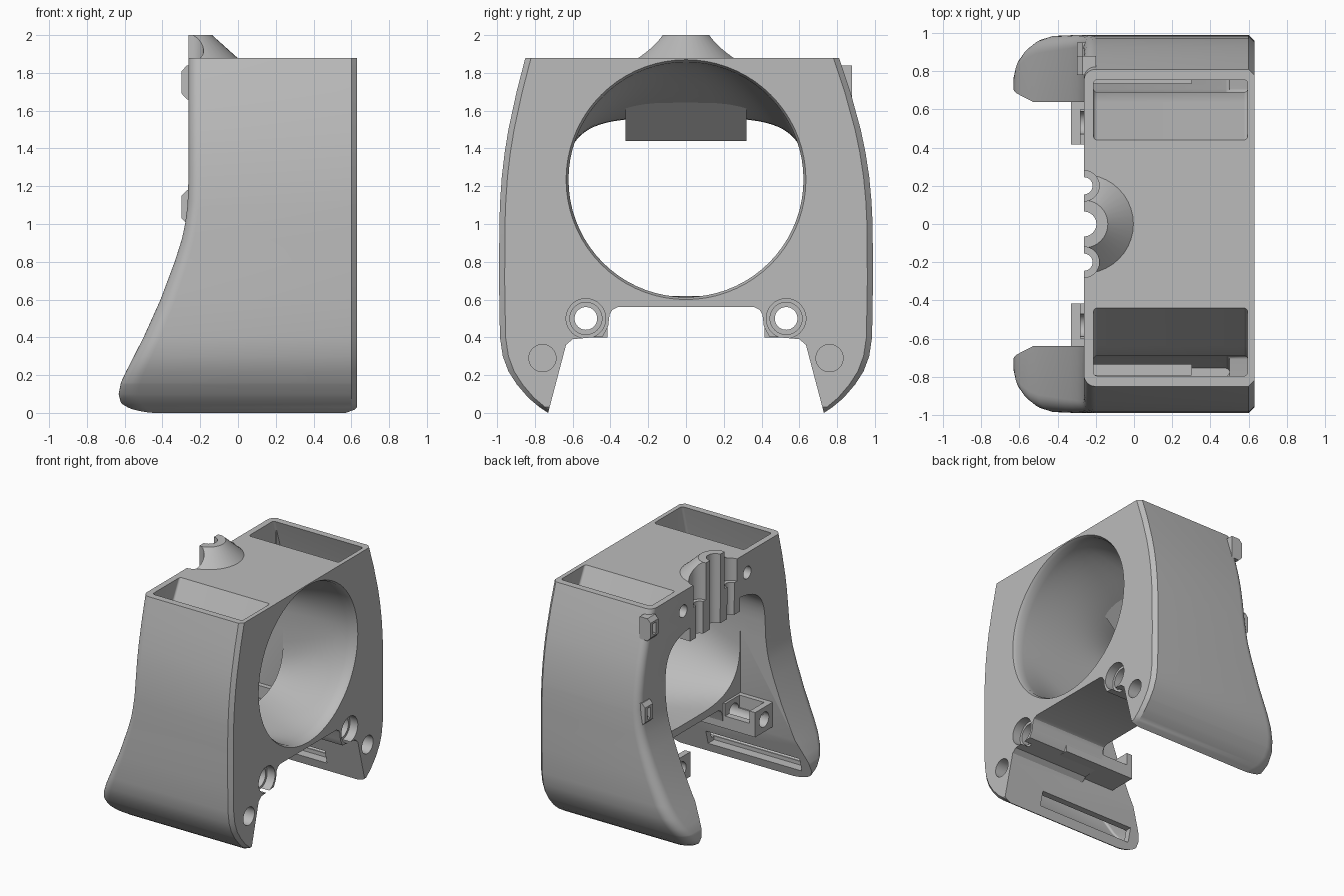
import bpy, bmesh
from math import cos, sin, pi, copysign

cube = bpy.data.objects.get("Cube")
if cube:
    bpy.data.objects.remove(cube, do_unlink=True)

grey = bpy.data.materials.new("plain grey")
grey.use_nodes = True
grey.diffuse_color = (0.5, 0.5, 0.5, 1)
grey.node_tree.nodes["Principled BSDF"].inputs["Base Color"].default_value = (0.5, 0.5, 0.5, 1)


def loft(name, rings):
    """Skin a list of closed rings and cap both ends."""
    bm = bmesh.new()
    rows = [[bm.verts.new(p) for p in ring] for ring in rings]
    n = len(rows[0])
    for a, b in zip(rows, rows[1:]):
        for i in range(n):
            j = (i + 1) % n
            bm.faces.new((a[i], a[j], b[j], b[i]))
    bm.faces.new(rows[0])
    bm.faces.new(rows[-1])
    bmesh.ops.recalc_face_normals(bm, faces=bm.faces)
    mesh = bpy.data.meshes.new(name)
    bm.to_mesh(mesh)
    bm.free()
    mesh.materials.append(grey)
    ob = bpy.data.objects.new(name, mesh)
    bpy.context.collection.objects.link(ob)
    return ob


def circle(r, n=40):
    return [(r * cos(2 * pi * i / n), r * sin(2 * pi * i / n)) for i in range(n)]


def rod_x(name, y, z, r, x0, x1):
    return loft(name, [[(x, y + a, z + b) for a, b in circle(r)] for x in (x0, x1)])


def cone_z(name, x, y, z0, z1, r0, r1):
    return loft(name, [[(x + a, y + b, z) for a, b in circle(r)] for z, r in ((z0, r0), (z1, r1))])


def prism_x(name, pts, x0, x1):
    return loft(name, [[(x, y, z) for y, z in pts] for x in (x0, x1)])


def prism_y(name, pts, y0, y1):
    return loft(name, [[(x, y, z) for x, z in pts] for y in (y0, y1)])


def box(name, x0, x1, y0, y1, z0, z1):
    return prism_x(name, [(y0, z0), (y1, z0), (y1, z1), (y0, z1)], x0, x1)


def section(z, x0, x1, y0, y1, rb, rf, nf):
    """Horizontal rectangle with back corners of radius rb, front corners rf."""
    corners = [(x1, y1, -1, -1, rf, nf, 0), (x0, y1, 1, -1, rb, 8, 1),
               (x0, y0, 1, 1, rb, 8, 2), (x1, y0, -1, 1, rf, nf, 3)]
    ring = []
    for x, y, sx, sy, r, n, q in corners:
        for k in range(n + 1):
            a = pi / 2 * (q + k / n)
            ring.append((x + sx * r + r * cos(a), y + sy * r + r * sin(a), z))
    return ring


def lerp(table, z):
    for (z0, v0), (z1, v1) in zip(table, table[1:]):
        if z <= z1:
            return v0 + (v1 - v0) * (z - z0) / (z1 - z0)
    return table[-1][1]


def carve(ob, cutters):
    for c in cutters:
        m = ob.modifiers.new("cut", 'BOOLEAN')
        m.operation, m.solver, m.object = 'DIFFERENCE', 'EXACT', c
        bpy.context.view_layer.objects.active = ob
        bpy.ops.object.modifier_apply(modifier=m.name)


# Height tables: half width and back edge
WIDE = [(0, .73), (.03, .775), (.08, .835), (.15, .895), (.22, .94), (.3, .97), (.4, .985), (.7, .99),
        (1, .988), (1.12, .982), (1.25, .97), (1.38, .95), (1.5, .925), (1.7, .87), (1.88, .81)]
BACK = [(0, -.55), (.02, -.59), (.05, -.62), (.1, -.632), (.16, -.62), (.22, -.592), (.4, -.5), (.6, -.41),
        (.8, -.335), (.92, -.297), (1, -.28), (1.1, -.267), (1.25, -.262), (1.88, -.262)]
heights = sorted({z for z, _ in WIDE + BACK})


def half(z, side):
    extra = .042 * max(0, z - .9) ** 2 if side < 0 else 0
    return lerp(WIDE, z) + extra


# Housing
housing = loft("housing", [
    section(z, lerp(BACK, z), .6 + min(z, .03), -half(z, -1), half(z, 1),
            .06 + .05 * max(0, 1 - z), .03, 1) for z in heights])

# Round intake blending into the wide rear opening
rings = []
N = 72
for x, r in [(.7, .635), (.63, .635), (.605, .622)] + [(.605 - .866 * i / 14, .622) for i in range(1, 15)] + [(-.8, .622)]:
    t = min(1, max(0, (.605 - x) / .866))
    t = t * t * (3 - 2 * t)
    ring = []
    for i in range(N):
        c, s = cos(2 * pi * i / N), sin(2 * pi * i / N)
        y = (1 - t) * r * c + t * .64 * copysign(abs(c) ** .5, c)
        z = (1 - t) * (1.235 + r * s) + t * (1.09 + .47 * copysign(abs(s) ** .5, s))
        ring.append((x, y, z))
    rings.append(ring)
cutters = [loft("intake_cutter", rings)]

# Gap between the legs, and the open rear below the intake
right = [(.36, .56), (.39, .545), (.405, .52), (.412, .46), (.44, .405), (.6, .39), (.635, .36), (.73, 0), (.76, -.12)]
cutters.append(prism_x("gap_cutter", right + [(-y, z) for y, z in reversed(right)], -1, 1))
cutters.append(box("rear_cutter", -1, -.04, -.64, .64, .34, 1.1))

# Air ducts inside the legs with a slot at each foot
INNER = [(.1, .755), (.36, .69), (1.4, .69), (1.88, .44)]
for side in (-1, 1):
    rows = []
    for z in [.1, .15, .22, .3, .36, .46, .7, 1, 1.25, 1.4, 1.5, 1.7, 1.88, 2.1]:
        zz = min(z, 1.88)
        ya, yb = sorted((side * lerp(INNER, zz), side * (half(zz, side) - .055)))
        rows.append(section(z, lerp(BACK, zz) + .05, .5 if z < .4 else .595, ya, yb, .02, .02, 8))
    cutters.append(loft("duct_cutter", rows))
    cutters.append(box("foot_slot_cutter", -.54, .3, *sorted((side * .6, side * .79)), .07, .18))
    cutters.append(rod_x("magnet_cutter", side * .76, .29, .072, .53, .8))
    cutters.append(rod_x("rear_hole_cutter", side * .41, 1.72, .05, -.5, -.06))

# Screw holes and wire grooves
drills = []
grooves = [cone_z("centre_groove_cutter", -.262, 0, 1.3, 2.2, .065, .065)]
for side in (-1, 1):
    drills.append(rod_x("screw_cutter", side * .53, .5, .06, -1, 1))
    drills.append(rod_x("screw_step_cutter", side * .53, .5, .085, .5, 1))
    drills.append(rod_x("screw_head_cutter", side * .53, .5, .105, .56, 1))
    grooves.append(cone_z("side_groove_cutter", -.262, side * .2, 1.3, 2.2, .045, .045))
    grooves.append(cone_z("side_recess_cutter", -.262, side * .2, 1.7, 2.2, .08, .08))
carve(housing, cutters + drills + grooves)
parts = [housing]

# Wire guide: hanging block and half cone on top
block = prism_y("wire_guide_block", [(-.261, 1.44), (-.17, 1.44), (.12, 1.72), (.12, 1.87), (-.261, 1.87)], -.32, .32)
crown = cone_z("wire_guide_crown", -.262, 0, 1.87, 2, .27, .125)
behind = box("behind_cutter", -1, -.262, -1, 1, 1.2, 2.3)
carve(block, grooves)
carve(crown, grooves + [behind])
parts += [block, crown]

# Screw bosses running back along the legs, open on top at the rear
notch = box("boss_notch_cutter", -.28, -.06, -.6, .6, .5, .8)
for side in (-1, 1):
    y0, y1 = sorted((side * .415, side * .66))
    boss = box("screw_boss", -.33, .3, y0, y1, .4, .6)
    carve(boss, drills + [notch])
    parts.append(boss)

# Cable clips on the rear edge
for z, y in ((1.75, .83), (1.09, .9)):
    clip = prism_y("cable_clip", [(-.2, z - .09), (-.27, z - .09), (-.298, z - .06),
                                  (-.298, z + .06), (-.27, z + .09), (-.2, z + .09)], y - .05, y + .05)
    hole = box("clip_cutter", -.4, -.27, y - .02, y + .02, z - .045, z + .045)
    carve(clip, [hole])
    cutters.append(hole)
    parts.append(clip)

for c in cutters + drills + grooves + [behind, notch]:
    bpy.data.objects.remove(c, do_unlink=True)

for ob in parts:
    bpy.ops.object.select_all(action='DESELECT')
    ob.select_set(True)
    bpy.context.view_layer.objects.active = ob
    bpy.ops.object.shade_smooth_by_angle(angle=pi / 6)
